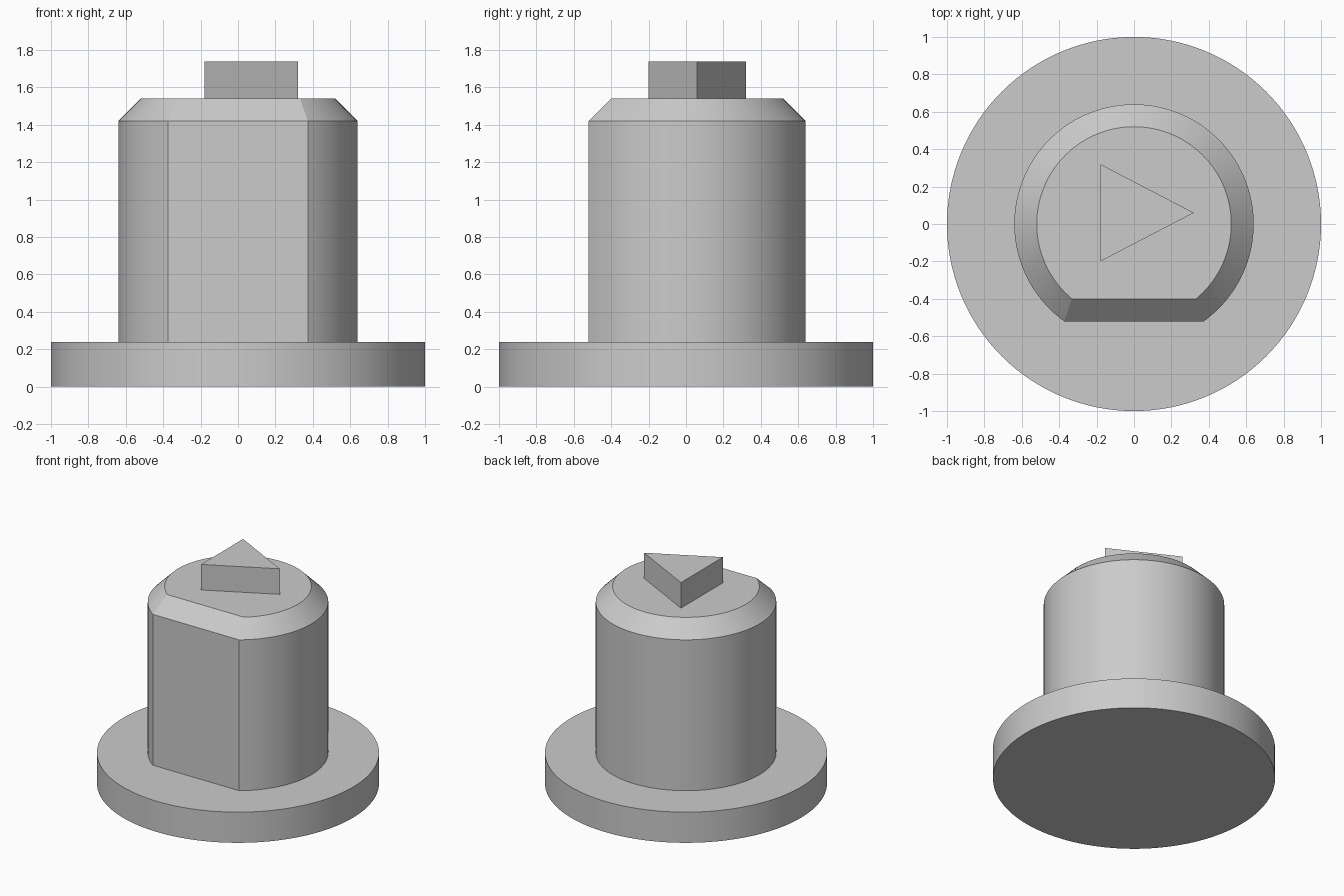
import bpy
import bmesh
import math

cube = bpy.data.objects.get("Cube")
if cube:
    bpy.data.objects.remove(cube)

grey = bpy.data.materials.new("light_grey")
grey.use_nodes = True
colour = (0.6, 0.6, 0.6, 1.0)
grey.diffuse_color = colour
grey.node_tree.nodes["Principled BSDF"].inputs["Base Color"].default_value = colour


def circle(radius, count=128):
    return [(radius * math.cos(math.tau * i / count),
             radius * math.sin(math.tau * i / count)) for i in range(count)]


def flatted_circle(radius, flat_y, count=97):
    """Circle cut by a straight flat on its front side."""
    start = math.asin(flat_y / radius)
    sweep = math.pi - 2 * start
    return [(radius * math.cos(start + sweep * i / (count - 1)),
             radius * math.sin(start + sweep * i / (count - 1))) for i in range(count)]


def loft(name, sections, smooth=True):
    """Closed solid through (outline, height) sections, bottom to top."""
    bm = bmesh.new()
    rings = [[bm.verts.new((x, y, z)) for x, y in outline] for outline, z in sections]
    for low, high in zip(rings, rings[1:]):
        n = len(low)
        for i in range(n):
            j = (i + 1) % n
            bm.faces.new((low[i], low[j], high[j], high[i]))
    bm.faces.new(rings[0][::-1])
    bm.faces.new(rings[-1])
    mesh = bpy.data.meshes.new(name)
    bm.to_mesh(mesh)
    bm.free()
    mesh.materials.append(grey)
    obj = bpy.data.objects.new(name, mesh)
    bpy.context.collection.objects.link(obj)
    if smooth:
        bpy.ops.object.select_all(action="DESELECT")
        obj.select_set(True)
        bpy.context.view_layer.objects.active = obj
        bpy.ops.object.shade_smooth_by_angle(angle=math.radians(20))
    return obj


# Round base flange
flange = circle(1.0)
loft("base_flange", [(flange, 0.0), (flange, 0.24)])

# Post with a front flat and a chamfered top
post = flatted_circle(0.64, -0.52)
post_top = flatted_circle(0.52, -0.40)
loft("chamfered_post", [(post, 0.24), (post, 1.42), (post_top, 1.54)])

# Triangular key pointing to the left
key = [(-0.18, -0.20), (0.32, 0.06), (-0.18, 0.32)]
loft("triangular_key", [(key, 1.54), (key, 1.74)], smooth=False)
